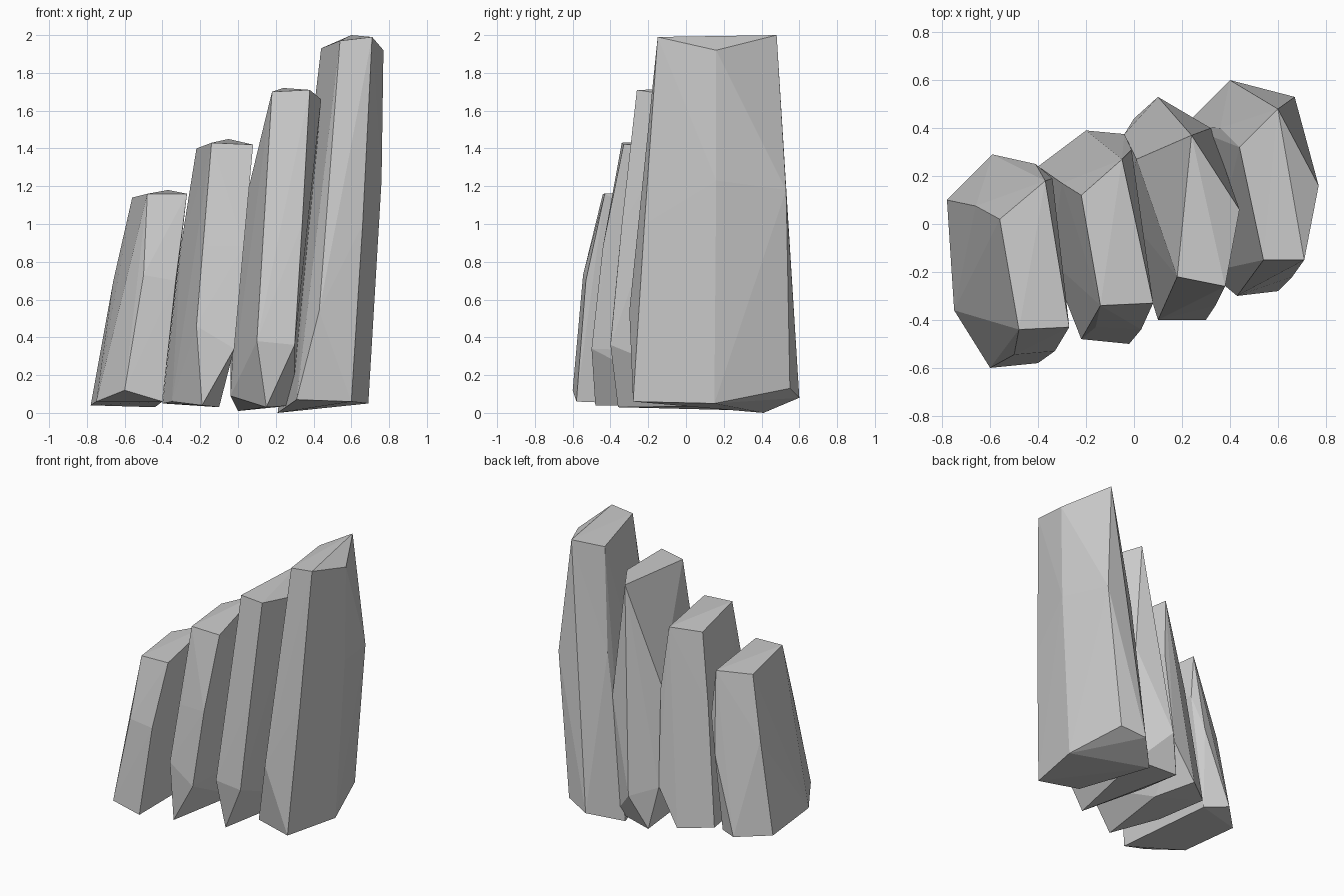
import bpy
import bmesh
from math import radians


def column(name, crown, waist, foot):
    """Faceted rock column: hull stretched over three irregular cross-sections."""
    bm = bmesh.new()
    for section in (crown, waist, foot):
        for p in section:
            bm.verts.new(p)
    res = bmesh.ops.convex_hull(bm, input=list(bm.verts))
    junk = set(res["geom_interior"]) | set(res["geom_unused"])
    bmesh.ops.delete(bm, geom=[v for v in junk if isinstance(v, bmesh.types.BMVert)],
                     context='VERTS')
    bmesh.ops.dissolve_limit(bm, angle_limit=radians(1), verts=bm.verts[:], edges=bm.edges[:])
    bmesh.ops.recalc_face_normals(bm, faces=bm.faces[:])
    mesh = bpy.data.meshes.new(name)
    bm.to_mesh(mesh)
    bm.free()
    obj = bpy.data.objects.new(name, mesh)
    bpy.context.collection.objects.link(obj)
    return obj


# shortest column, far left
column("rock_column_short",
       [(-.56, .02, 1.14), (-.48, -.44, 1.16), (-.27, -.43, 1.16), (-.37, .18, 1.18)],
       [(-.66, .075, .70), (-.50, -.545, .73), (-.33, -.53, .70), (-.41, .25, .60),
        (-.34, .19, .85)],
       [(-.78, .10, .04), (-.75, -.36, .06), (-.60, -.60, .12), (-.40, -.58, .06),
        (-.59, .29, .05), (-.44, .20, .03)])

# second column
column("rock_column_medium",
       [(-.22, .12, 1.40), (-.14, -.34, 1.43), (.08, -.33, 1.42), (-.05, .27, 1.45)],
       [(-.30, .17, .90), (-.16, -.43, .88), (.03, -.44, .88), (-.01, .31, 1.0)],
       [(-.40, .24, .05), (-.35, -.15, .06), (-.22, -.48, .46), (-.02, -.50, .34),
        (-.19, -.48, .04), (-.20, .39, .05), (-.04, .375, .31), (-.10, .10, .03)])

# third column
column("rock_column_tall",
       [(.18, -.22, 1.70), (.38, -.26, 1.71), (.44, .06, 1.66), (.24, .37, 1.72)],
       [(.01, .27, 1.0), (.15, -.32, .95), (.34, -.34, 1.0), (.32, .40, .90)],
       [(-.04, .375, .30), (-.04, .05, .09), (.10, -.40, .38), (.30, -.40, .36),
        (.15, -.36, .03), (.10, .53, .26), (0, .44, .01), (.30, .38, .04)])

# tallest column, far right
column("rock_column_tallest",
       [(.44, .32, 1.93), (.54, -.15, 1.97), (.71, -.15, 1.99), (.77, .16, 1.92),
        (.60, .48, 2.0)],
       [(.36, .40, 1.2), (.48, -.24, 1.0), (.66, -.22, 1.0), (.76, .16, 1.23),
        (.67, .53, 1.18)],
       [(.21, .41, 0), (.31, -.20, .07), (.43, -.30, .54), (.60, -.28, .06),
        (.69, .15, .05), (.57, .55, .13), (.40, .60, .08)])
